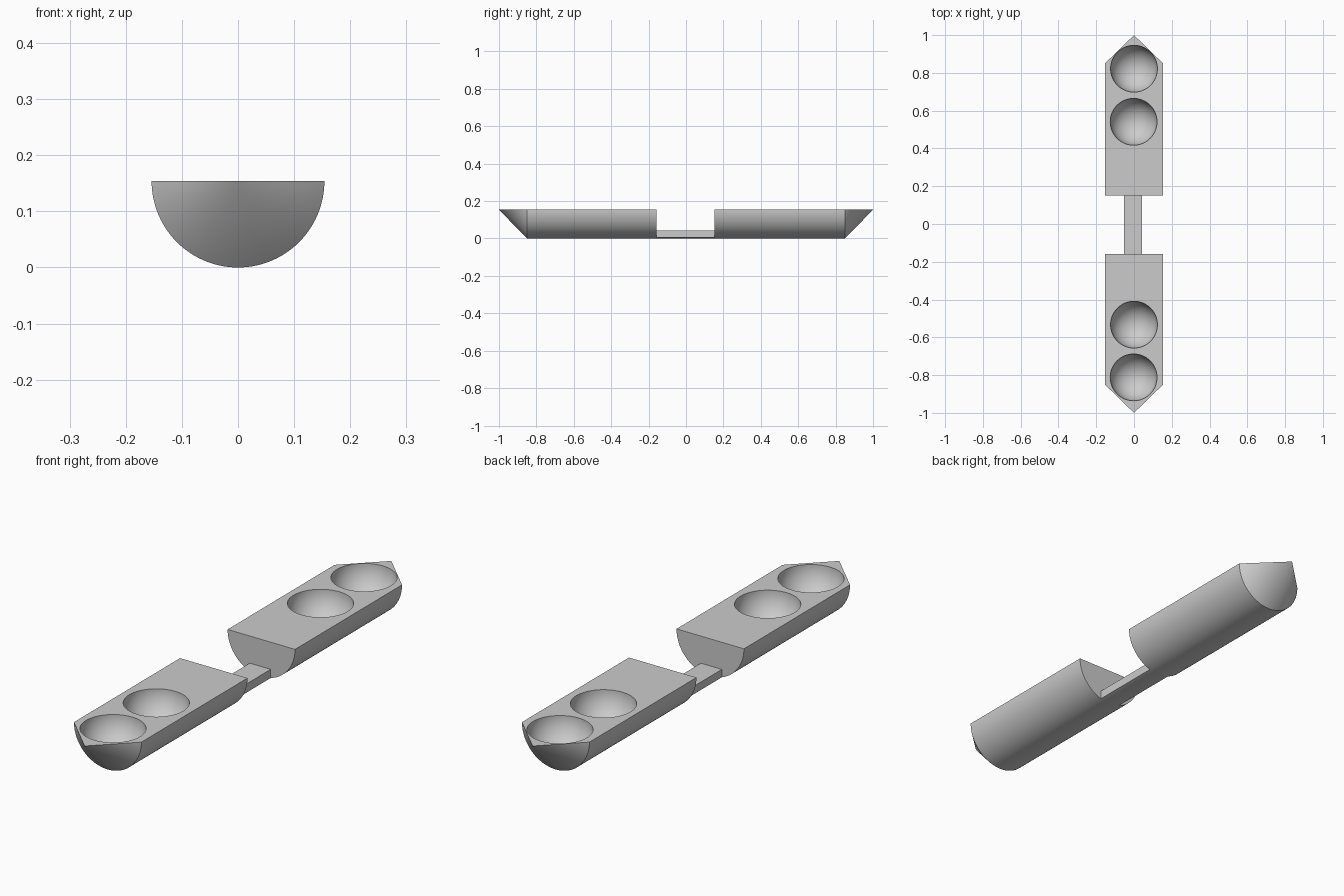
import bpy, bmesh, math

if "Cube" in bpy.data.objects:
    bpy.data.objects.remove(bpy.data.objects["Cube"])

R = 0.154            # hull radius, axis lies in the flat top plane
SHOULDER = 0.85      # where the pointed ends begin
GAP = (-0.158, 0.152)
BAR_X = (-0.053, 0.043)
BAR_TOP = 0.042
BOWL_R = 0.124
BOWLS = [(0.0, 0.822), (-0.002, 0.541), (0.0, -0.533), (-0.002, -0.812)]

grey = bpy.data.materials.new("plain grey")
grey.diffuse_color = (0.6, 0.6, 0.6, 1)
grey.use_nodes = True
grey.node_tree.nodes["Principled BSDF"].inputs["Base Color"].default_value = grey.diffuse_color


def to_object(bm, name):
    bmesh.ops.recalc_face_normals(bm, faces=bm.faces)
    me = bpy.data.meshes.new(name)
    bm.to_mesh(me)
    bm.free()
    me.materials.append(grey)
    ob = bpy.data.objects.new(name, me)
    bpy.context.collection.objects.link(ob)
    return ob


def box(name, x, y, z):
    bm = bmesh.new()
    bmesh.ops.create_cube(bm, size=1)
    for v in bm.verts:
        v.co = [a + (c + 0.5) * (b - a) for (a, b), c in zip((x, y, z), v.co)]
    return to_object(bm, name)


# Hull: half cylinder with half-cone tips
N = 48
bm = bmesh.new()
rings = []
for y in (-SHOULDER, SHOULDER):
    rings.append([bm.verts.new((-R * math.cos(math.pi * i / N), y,
                                R - R * math.sin(math.pi * i / N)))
                  for i in range(N + 1)])
front, back = rings
tip_f = bm.verts.new((0, -1, R))
tip_b = bm.verts.new((0, 1, R))
for i in range(N):
    bm.faces.new((front[i], front[i + 1], back[i + 1], back[i]))
    bm.faces.new((front[i + 1], front[i], tip_f))
    bm.faces.new((back[i], back[i + 1], tip_b))
bm.faces.new((tip_f, front[0], back[0], tip_b, back[-1], front[-1]))
hull = to_object(bm, "hull_with_bowls")

# Cutters: the gap above and beside the narrow connecting bar
cutters = [
    box("gap_top_cutter", (-0.3, 0.3), GAP, (BAR_TOP, 0.4)),
    box("gap_left_cutter", (-0.3, BAR_X[0]), GAP, (-0.1, 0.4)),
    box("gap_right_cutter", (BAR_X[1], 0.3), GAP, (-0.1, 0.4)),
]
# Cutters: hemispherical bowls
for x, y in BOWLS:
    bm = bmesh.new()
    bmesh.ops.create_uvsphere(bm, u_segments=64, v_segments=33, radius=BOWL_R)
    bmesh.ops.translate(bm, verts=bm.verts, vec=(x, y, R))
    cutters.append(to_object(bm, "bowl_cutter"))

bpy.context.view_layer.objects.active = hull
hull.select_set(True)
for c in cutters:
    m = hull.modifiers.new("cut", 'BOOLEAN')
    m.operation = 'DIFFERENCE'
    m.solver = 'EXACT'
    m.object = c
    bpy.ops.object.modifier_apply(modifier=m.name)
    bpy.data.objects.remove(c)

bpy.ops.object.shade_smooth_by_angle(angle=math.radians(30))
